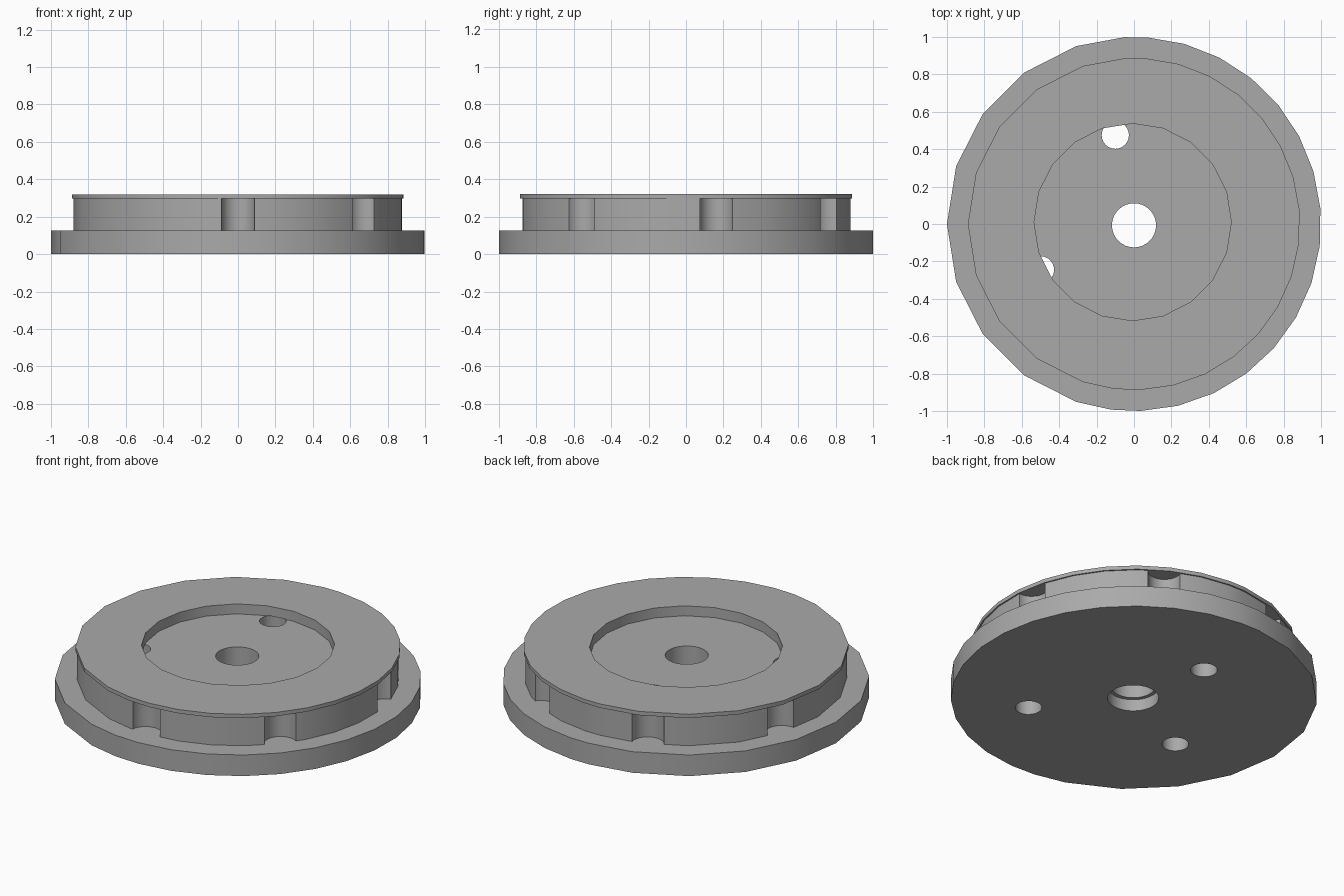
import bpy
import bmesh
from math import cos, sin, radians

cube = bpy.data.objects.get("Cube")
if cube:
    bpy.data.objects.remove(cube, do_unlink=True)

# Single grey material
grey = bpy.data.materials.new("plain_grey")
grey.use_nodes = True
GREY = (0.4, 0.4, 0.4, 1)
grey.diffuse_color = GREY
grey.node_tree.nodes["Principled BSDF"].inputs["Base Color"].default_value = GREY

BASE_TOP, FLOOR, RING_TOP, CAP_TOP = 0.127, 0.26, 0.297, 0.32
RING_R, CAP_R = 0.88, 0.888


def prism(name, points, z0, z1):
    """Vertical prism over an outline."""
    bm = bmesh.new()
    face = bm.faces.new([bm.verts.new((x, y, z0)) for x, y in points])
    up = bmesh.ops.extrude_face_region(bm, geom=[face])["geom"]
    for v in up:
        if isinstance(v, bmesh.types.BMVert):
            v.co.z = z1
    bmesh.ops.recalc_face_normals(bm, faces=bm.faces)
    mesh = bpy.data.meshes.new(name)
    bm.to_mesh(mesh)
    bm.free()
    mesh.materials.append(grey)
    obj = bpy.data.objects.new(name, mesh)
    bpy.context.collection.objects.link(obj)
    return obj


def circle(r, sides, cx=0.0, cy=0.0):
    step = radians(360 / sides)
    return [(cx + r * cos(i * step), cy + r * sin(i * step)) for i in range(sides)]


def rim(r):
    """Rim outline: coarse steps on one side, finer steps on the other."""
    angles = [-97] + [-88 + 11.6 * i for i in range(16)] + [93]
    angles += [108 + 18 * i for i in range(9)]
    return [(r * cos(radians(a)), r * sin(radians(a))) for a in angles]


def combine(target, other, operation):
    """Apply a boolean and drop the tool object."""
    mod = target.modifiers.new(operation, 'BOOLEAN')
    mod.operation, mod.solver, mod.object = operation, 'EXACT', other
    bpy.ops.object.select_all(action='DESELECT')
    bpy.context.view_layer.objects.active = target
    target.select_set(True)
    bpy.ops.object.modifier_apply(modifier=mod.name)
    bpy.data.objects.remove(other, do_unlink=True)


# Stacked body: base flange, notched ring, thin cap
wheel = prism("flanged_wheel", rim(1.0), 0, BASE_TOP)
ring = prism("notched_ring", rim(RING_R), BASE_TOP - 0.05, RING_TOP + 0.01)
cap = prism("top_cap", rim(CAP_R), RING_TOP, CAP_TOP)

# Six round notches around the ring
for i in range(6):
    a = radians(-90 + 50.3 * i)
    notch = prism("notch", circle(0.09, 24, RING_R * cos(a), RING_R * sin(a)), 0, 1)
    combine(ring, notch, 'DIFFERENCE')

combine(wheel, ring, 'UNION')
combine(wheel, cap, 'UNION')

# Recess in the top
combine(wheel, prism("recess", circle(0.527, 20, -0.007, 0.01), FLOOR, 1), 'DIFFERENCE')

# Centre bore with a wider counterbore below
combine(wheel, prism("bore", circle(0.118, 32, 0, -0.007), -1, 1), 'DIFFERENCE')
combine(wheel, prism("counterbore", circle(0.14, 32, 0, -0.007), -1, 0.07), 'DIFFERENCE')

# Three bolt holes from below, up to the recess floor
for x, y in ((-0.1, 0.475), (-0.5, -0.245), (0.37, -0.455)):
    combine(wheel, prism("bolt_hole", circle(0.073, 24, x, y), -1, FLOOR + 0.003), 'DIFFERENCE')

bpy.ops.object.shade_smooth_by_angle(angle=radians(30))
